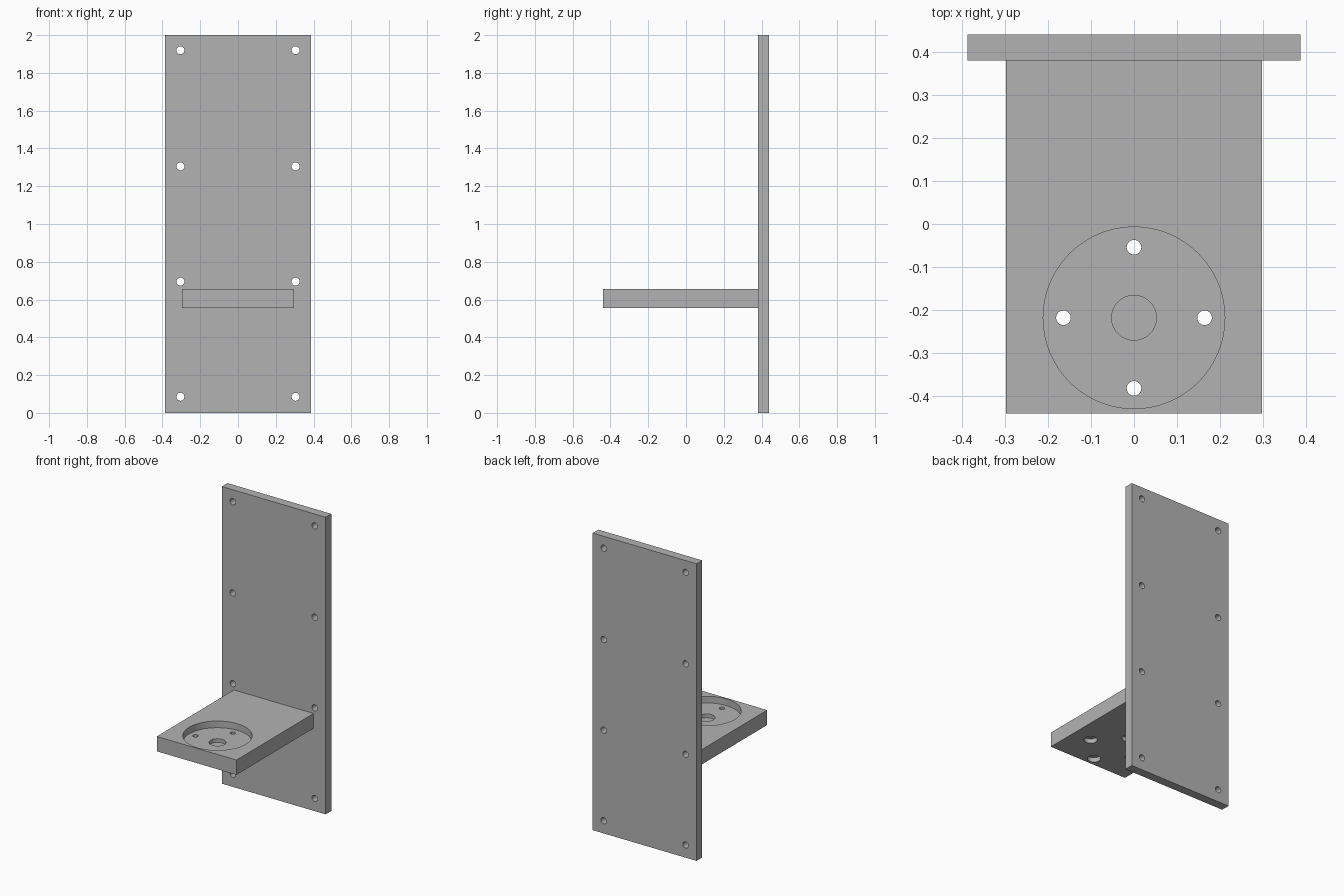
import bpy, math

cube = bpy.data.objects.get("Cube")
if cube:
    bpy.data.objects.remove(cube, do_unlink=True)

# Single grey material
grey = bpy.data.materials.new("plain_grey")
grey.use_nodes = True
colour = (0.45, 0.45, 0.45, 1)
grey.diffuse_color = colour
grey.node_tree.nodes["Principled BSDF"].inputs["Base Color"].default_value = colour


def box(name, low, high):
    centre = [(a + b) / 2 for a, b in zip(low, high)]
    bpy.ops.mesh.primitive_cube_add(size=1, location=centre)
    ob = bpy.context.object
    ob.name = name
    ob.scale = [b - a for a, b in zip(low, high)]
    bpy.ops.object.transform_apply(location=False, rotation=False, scale=True)
    ob.data.materials.append(grey)
    return ob


def drill(target, radius, centre, depth, along_y=False, sides=32):
    """Cut a round hole centred on a point, along z or along y."""
    rotation = (math.pi / 2, 0, 0) if along_y else (0, 0, 0)
    bpy.ops.mesh.primitive_cylinder_add(vertices=sides, radius=radius, depth=depth,
                                        location=centre, rotation=rotation)
    cutter = bpy.context.object
    cutter.hide_render = True
    cutter.data.materials.append(grey)
    mod = target.modifiers.new("hole", 'BOOLEAN')
    mod.operation = 'DIFFERENCE'
    mod.solver = 'EXACT'
    mod.object = cutter
    bpy.context.view_layer.objects.active = target
    bpy.ops.object.modifier_apply(modifier=mod.name)
    bpy.data.objects.remove(cutter, do_unlink=True)


def finish(ob):
    bpy.ops.object.select_all(action='DESELECT')
    ob.select_set(True)
    bpy.context.view_layer.objects.active = ob
    bpy.ops.object.shade_smooth_by_angle(angle=math.radians(30))


# Upright mounting panel with two columns of screw holes
panel = box("back_panel", (-0.387, 0.38, 0), (0.387, 0.44, 2))
for x in (-0.305, 0.305):
    for z in (0.085, 0.695, 1.305, 1.92):
        drill(panel, 0.021, (x, 0.41, z), 0.2, along_y=True)
finish(panel)

# Shelf with a round recess
bottom, top, recess = 0.555, 0.655, 0.045
floor = top - recess
cy = -0.218
shelf = box("shelf", (-0.297, -0.44, bottom), (0.297, 0.38, top))
drill(shelf, 0.211, (0, cy, top), recess * 2, sides=96)

# Blind centre hole in the recess floor
drill(shelf, 0.052, (0, cy, floor), 0.05, sides=48)

# Four screw holes, counterbored from underneath
for i in range(4):
    a = i * math.pi / 2
    x, y = 0.164 * math.cos(a), cy + 0.164 * math.sin(a)
    drill(shelf, 0.017, (x, y, bottom), 0.4)
    drill(shelf, 0.041, (x, y, bottom), 0.06)
finish(shelf)
